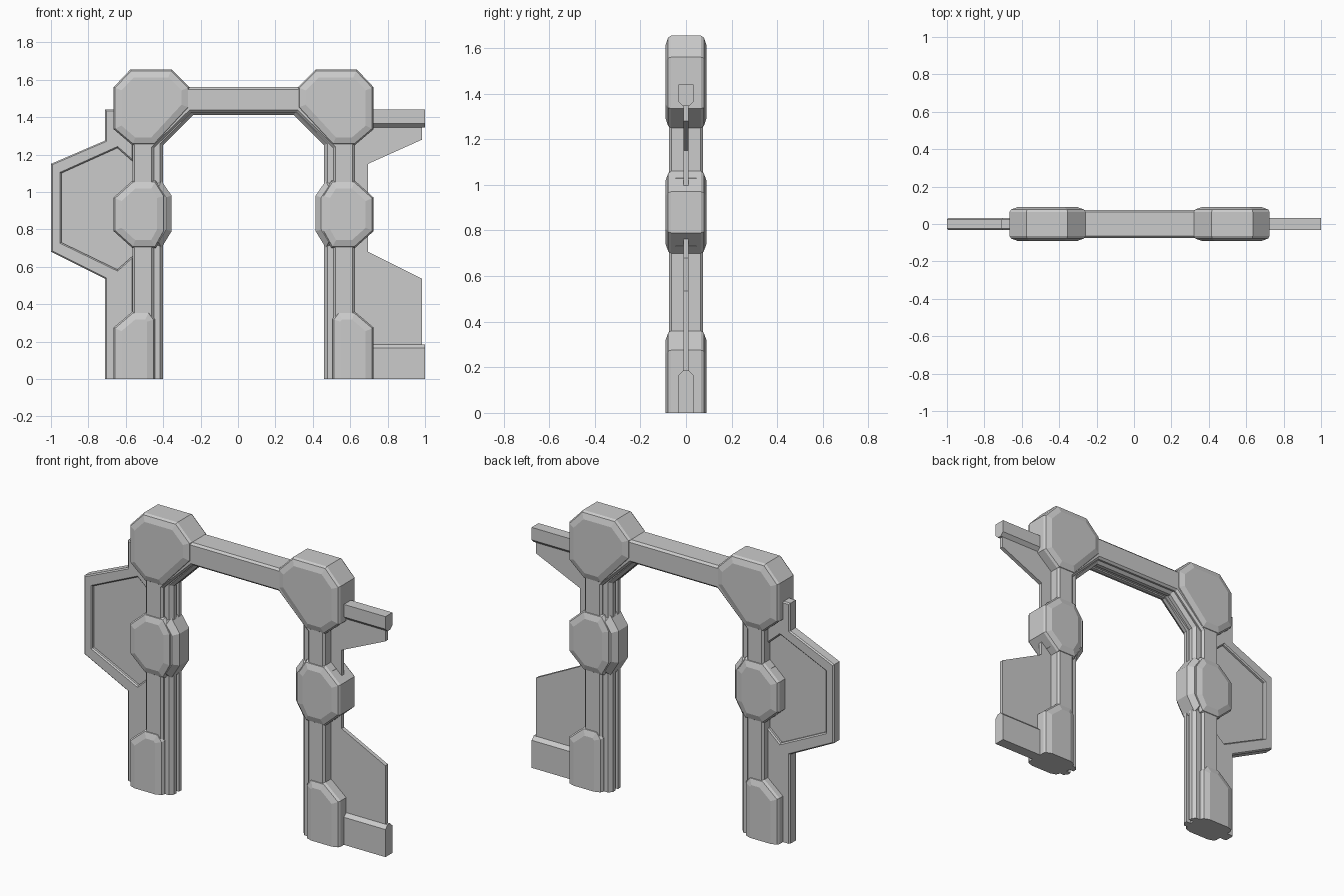
import bpy, bmesh
from mathutils import Vector

cube = bpy.data.objects.get("Cube")
if cube:
    bpy.data.objects.remove(cube)

GREY = (0.6, 0.6, 0.6, 1.0)
metal = bpy.data.materials.new("plain grey")
metal.use_nodes = True
metal.diffuse_color = GREY
metal.node_tree.nodes["Principled BSDF"].inputs["Base Color"].default_value = GREY

CENTRE = 0.03  # middle of the gateway


def mirrored(pts):
    return [(2 * CENTRE - x, z) for x, z in reversed(pts)]


def inset(pts, d):
    """Mitred inset of an outline; points on the ground stay there."""
    v = [Vector(p) for p in pts]
    n = len(v)
    area = sum(v[i - 1].x * v[i].y - v[i].x * v[i - 1].y for i in range(n))
    sign = 1 if area > 0 else -1
    out = []
    for i in range(n):
        e1 = (v[i] - v[i - 1]).normalized()
        e2 = (v[(i + 1) % n] - v[i]).normalized()
        n1 = Vector((-e1.y, e1.x)) * sign
        n2 = Vector((-e2.y, e2.x)) * sign
        p = v[i] + (n1 + n2) * d / (1 + n1.dot(n2))
        out.append((p.x, 0.0 if v[i].y < 1e-6 else p.y))
    return out


def loft(name, pts, rings, along="y"):
    """Stack insets of an outline; rings are (position, inset) pairs."""
    bm = bmesh.new()
    loops = []
    for t, d in rings:
        flat = inset(pts, d) if d else pts
        loops.append([bm.verts.new((a, t, b) if along == "y" else (t, a, b))
                      for a, b in flat])
    n = len(pts)
    for lo, hi in zip(loops, loops[1:]):
        for i in range(n):
            j = (i + 1) % n
            bm.faces.new((lo[i], lo[j], hi[j], hi[i]))
    bm.faces.new(loops[0])
    bm.faces.new(loops[-1])
    bmesh.ops.recalc_face_normals(bm, faces=bm.faces)
    mesh = bpy.data.meshes.new(name)
    bm.to_mesh(mesh)
    bm.free()
    mesh.materials.append(metal)
    obj = bpy.data.objects.new(name, mesh)
    bpy.context.scene.collection.objects.link(obj)
    return obj


def both(*half):
    """Front-and-back symmetric ring list from (depth, inset) pairs, outermost first."""
    return [(-y, d) for y, d in half] + [(y, d) for y, d in reversed(half)]


# Gateway frame: two legs and a crossbeam with chamfered faces
leg = [(-0.45, 0), (-0.565, 0), (-0.565, 1.56)]
knee = [(-0.255, 1.425), (-0.45, 1.235)]
half = knee + leg
loft("gateway_frame", half + mirrored(half), both((0.075, 0.012), (0.063, 0)))

# Inner guide rails with a groove between them
def inner_band(name, edge, drop, rings):
    band = [(-0.24, drop), (edge, 1.25), (edge, 0),
            (-0.54, 0), (-0.54, 1.53)]
    loft(name, band + mirrored(band), rings)


inner_band("groove_floor", -0.43, 1.418, both((0.02, 0)))
for label, s in (("front", -1), ("back", 1)):
    inner_band(label + "_guide_rail", -0.40, 1.41,
               [(s * 0.012, 0), (s * 0.035, 0), (s * 0.055, 0.018)])

# Pods at the corners, middles and feet of the legs
corner = [(-0.575, 1.655), (-0.355, 1.655), (-0.26, 1.56), (-0.26, 1.45),
          (-0.445, 1.25), (-0.565, 1.25), (-0.665, 1.335), (-0.665, 1.56)]
middle = [(-0.565, 1.06), (-0.44, 1.06), (-0.39, 0.98), (-0.39, 0.79),
          (-0.44, 0.70), (-0.565, 0.70), (-0.665, 0.79), (-0.665, 0.97)]
middle_core = [(-0.60, 1.03), (-0.41, 1.06), (-0.355, 0.98),
               (-0.355, 0.79), (-0.41, 0.70), (-0.60, 0.73)]
foot = [(-0.665, 0), (-0.665, 0.275), (-0.565, 0.36),
        (-0.475, 0.36), (-0.445, 0.32), (-0.445, 0)]
pod_rings = both((0.09, 0.042), (0.078, 0.008), (0.065, 0))
for side, place in (("right", list), ("left", mirrored)):
    loft(side + "_corner_pod", place(corner), pod_rings)
    loft(side + "_middle_pod", place(middle), pod_rings)
    loft(side + "_middle_pod_core", place(middle_core), both((0.075, 0.03), (0.045, 0)))
    loft(side + "_foot_pod", place(foot), pod_rings)

# Right wing: thin panel inside a thick rim
wing = [(-0.56, 0), (-0.71, 0), (-0.71, 0.535), (-1, 0.68),
        (-1, 1.15), (-0.71, 1.275), (-0.71, 1.44), (-0.56, 1.44)]
opening = [(-0.56, 1.16), (-0.645, 1.235), (-0.945, 1.10),
           (-0.945, 0.73), (-0.645, 0.585), (-0.56, 0.66)]
loft("wing_rim", wing + opening, both((0.032, 0.007), (0.025, 0)))
loft("wing_panel", [(-0.5, 1.2)] + opening + [(-0.5, 0.6)], both((0.012, -0.005)))

# Left fin: notched thin panel with thick rails along its top and bottom
fin = [(0.6, 0), (0.985, 0), (0.985, 0.535), (0.695, 0.68),
       (0.695, 1.15), (0.985, 1.28), (0.985, 1.43), (0.6, 1.43)]
loft("fin_panel", fin, both((0.012, 0)))
for name, thick, neck, end in (("fin_bottom_rail", 0.165, 0.185, 0),
                               ("fin_top_rail", 1.365, 1.345, 1.44)):
    w, t = 0.033, 0.012
    profile = [(-w, end), (-w, thick), (-t, neck), (t, neck), (w, thick), (w, end)]
    loft(name, profile, [(0.6, 0), (1.0, 0)], along="x")
